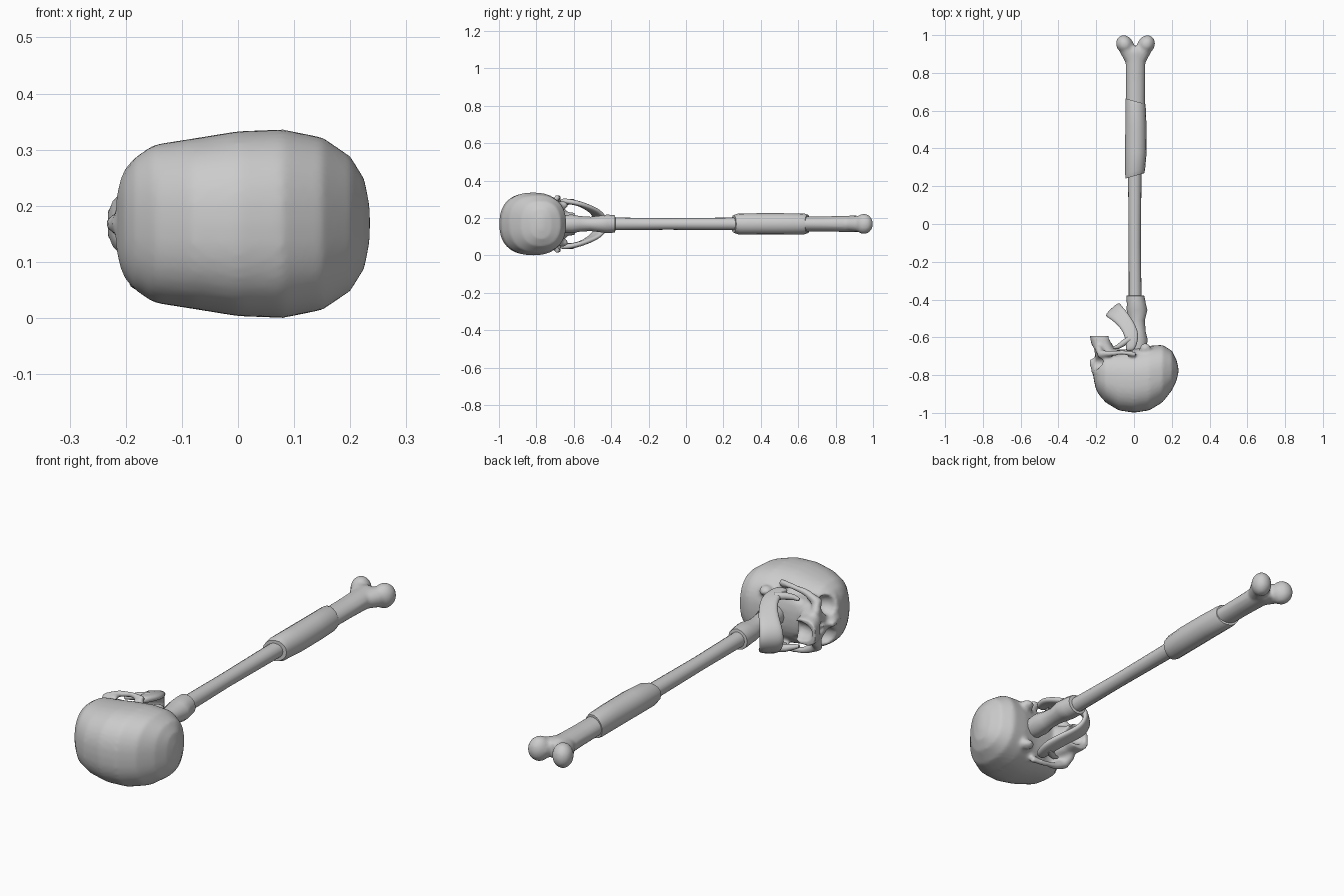
import bpy, bmesh, math
from mathutils import Vector, Matrix

if "Cube" in bpy.data.objects:
    bpy.data.objects.remove(bpy.data.objects["Cube"])

MID = 0.168  # height of the handle axis and the skull's mirror plane

bone = bpy.data.materials.new("bone_grey")
bone.use_nodes = True
colour = (0.6, 0.6, 0.6, 1)
bone.diffuse_color = colour
bone.node_tree.nodes["Principled BSDF"].inputs["Base Color"].default_value = colour


def finish(bm, name):
    bmesh.ops.recalc_face_normals(bm, faces=bm.faces)
    mesh = bpy.data.meshes.new(name)
    bm.to_mesh(mesh)
    bm.free()
    mesh.materials.append(bone)
    obj = bpy.data.objects.new(name, mesh)
    bpy.context.collection.objects.link(obj)
    return obj


def activate(obj):
    bpy.ops.object.select_all(action='DESELECT')
    obj.select_set(True)
    bpy.context.view_layer.objects.active = obj


def smooth(obj, angle=40):
    activate(obj)
    bpy.ops.object.shade_smooth_by_angle(angle=math.radians(angle))


def loft(bm, rings):
    """Skin closed rings of points and cap both ends."""
    loops = [[bm.verts.new(p) for p in ring] for ring in rings]
    n = len(loops[0])
    for a, b in zip(loops, loops[1:]):
        for i in range(n):
            j = (i + 1) % n
            bm.faces.new((a[i], a[j], b[j], b[i]))
    bm.faces.new(loops[0])
    bm.faces.new(loops[-1])


def oval(r1, r2, n, power=2.0):
    for i in range(n):
        a = 2 * math.pi * i / n
        c, s = math.cos(a), math.sin(a)
        yield (math.copysign(abs(c) ** (2 / power), c) * r1,
               math.copysign(abs(s) ** (2 / power), s) * r2)


def along_y(bm, sections, n=16):
    """Sections are y, centre x, x radius, z radius, slant."""
    loft(bm, [[(cx + u, y + slant * u, MID + v) for u, v in oval(rx, rz, n)]
              for y, cx, rx, rz, slant in sections])


def ball(bm, centre, radii, turn=0):
    m = (Matrix.Translation((centre[0], centre[1], MID + centre[2]))
         @ Matrix.Rotation(turn, 4, 'Z') @ Matrix.Diagonal((*radii, 1)))
    bmesh.ops.create_uvsphere(bm, u_segments=24, v_segments=14, radius=1, matrix=m)


def tube(bm, points, radii, n=10):
    pts = [Vector((x, y, MID + z)) for x, y, z in points]
    rings = []
    for i, p in enumerate(pts):
        d = (pts[min(i + 1, len(pts) - 1)] - pts[max(i - 1, 0)]).normalized()
        q = d.to_track_quat('Z', 'Y')
        rings.append([p + q @ Vector((u, v, 0)) for u, v in oval(radii[i], radii[i], n)])
    loft(bm, rings)


# Long thin shaft
bm = bmesh.new()
along_y(bm, [(-0.41, 0.006, 0.034, 0.034, 0), (-0.1, 0.004, 0.032, 0.031, 0),
             (0.3, 0.004, 0.036, 0.034, 0)])
smooth(finish(bm, "shaft"))

# Sleeve with slanted ends
bm = bmesh.new()
along_y(bm, [(0.255, 0.005, 0.035, 0.035, 0.28), (0.255, 0.005, 0.05, 0.047, 0.28),
             (0.28, 0.006, 0.053, 0.056, 0.22), (0.38, 0.01, 0.057, 0.057, 0),
             (0.52, 0.01, 0.056, 0.057, 0), (0.63, 0.008, 0.054, 0.056, -0.22),
             (0.65, 0.007, 0.053, 0.05, -0.28), (0.65, 0.007, 0.04, 0.035, -0.28)])
smooth(finish(bm, "grip_sleeve"))

# Forked pommel bone
bm = bmesh.new()
along_y(bm, [(0.6, 0.008, 0.05, 0.04, 0), (0.75, 0.008, 0.051, 0.041, 0),
             (0.86, 0.008, 0.053, 0.044, 0), (0.91, 0.008, 0.058, 0.046, 0),
             (0.94, 0.008, 0.035, 0.035, 0)])
for side in (-1, 1):
    x = 0.008
    tube(bm, [(x + side * 0.015, 0.86, 0), (x + side * 0.04, 0.92, 0),
              (x + side * 0.056, 0.955, 0)], [0.036, 0.043, 0.042], 16)
    ball(bm, (x + side * 0.058, 0.951, 0), (0.044, 0.05, 0.054), side * -0.5)
pommel = finish(bm, "pommel_bone")
mod = pommel.modifiers.new("fuse", 'REMESH')
mod.voxel_size = 0.008
soft = pommel.modifiers.new("soften", 'SMOOTH')
soft.iterations = 4
activate(pommel)
for name in ("fuse", "soften"):
    bpy.ops.object.modifier_apply(modifier=name)
smooth(pommel, 60)

# Flared socket between shaft and skull
bm = bmesh.new()
along_y(bm, [(-0.378, 0.007, 0.036, 0.036, 0), (-0.38, 0.007, 0.048, 0.046, 0),
             (-0.42, 0.012, 0.05, 0.05, 0), (-0.455, 0.016, 0.055, 0.045, 0),
             (-0.51, 0.015, 0.042, 0.038, 0), (-0.57, 0.02, 0.042, 0.042, 0),
             (-0.61, 0.02, 0.052, 0.05, 0), (-0.68, 0.02, 0.045, 0.045, 0)], 12)
smooth(finish(bm, "skull_socket"))

# Cranium: x, crown y, base y, half width
bm = bmesh.new()
stations = [(-0.214, -0.82, -0.76, 0.06), (-0.203, -0.87, -0.72, 0.09),
            (-0.185, -0.905, -0.69, 0.117), (-0.15, -0.945, -0.675, 0.141),
            (-0.08, -0.987, -0.665, 0.152), (0, -0.999, -0.66, 0.165),
            (0.08, -0.987, -0.645, 0.168), (0.15, -0.945, -0.64, 0.154),
            (0.2, -0.882, -0.67, 0.12), (0.225, -0.83, -0.72, 0.08),
            (0.235, -0.79, -0.76, 0.03)]
loft(bm, [[(x, (a + b) / 2 + u, MID + v)
           for u, v in oval((b - a) / 2, w, 36, 2.4)] for x, a, b, w in stations])
# Brow, nose bridge, upper jaw and cheeks
ball(bm, (-0.19, -0.785, 0), (0.03, 0.025, 0.11))
tube(bm, [(-0.2, -0.79, 0), (-0.218, -0.74, 0), (-0.227, -0.715, 0)], [0.022, 0.018, 0.012])
loft(bm, [[(cx + u, y, MID + v) for u, v in oval(rx, rz, 20, 2.6)]
          for y, cx, rx, rz in [(-0.74, -0.135, 0.065, 0.085), (-0.67, -0.155, 0.058, 0.075),
                                (-0.635, -0.172, 0.054, 0.064), (-0.592, -0.178, 0.057, 0.06)]])
for side in (-1, 1):
    tube(bm, [(-0.19, -0.655, side * 0.06), (-0.175, -0.69, side * 0.1),
              (-0.12, -0.685, side * 0.131), (-0.06, -0.68, side * 0.142),
              (0.01, -0.69, side * 0.14)], [0.022, 0.024, 0.016, 0.013, 0.016])
    ball(bm, (0.06, -0.66, side * 0.1), (0.03, 0.03, 0.022))
skull = finish(bm, "skull")

# Hollows: eye sockets, temples, nose and palate
bm = bmesh.new()
for side in (-1, 1):
    ball(bm, (-0.2, -0.737, side * 0.072), (0.062, 0.036, 0.044))
    ball(bm, (-0.1, -0.722, side * 0.158), (0.05, 0.028, 0.03))
    ball(bm, (-0.095, -0.655, side * 0.095), (0.05, 0.045, 0.026))
    ball(bm, (-0.225, -0.675, side * 0.012), (0.035, 0.032, 0.015))
ball(bm, (-0.155, -0.585, 0), (0.062, 0.05, 0.042))
cutter = finish(bm, "hollow_cutter")
cutter.hide_render = True

for label, kind in (("fuse", 'REMESH'), ("carve", 'BOOLEAN'),
                    ("blend", 'REMESH'), ("soften", 'SMOOTH')):
    mod = skull.modifiers.new(label, kind)
    if kind == 'REMESH':
        mod.voxel_size = 0.008
    elif kind == 'BOOLEAN':
        mod.operation = 'DIFFERENCE'
        mod.solver = 'EXACT'
        mod.use_self = True
        mod.object = cutter
    else:
        mod.iterations = 5
    activate(skull)
    bpy.ops.object.modifier_apply(modifier=label)
bpy.data.objects.remove(cutter)
smooth(skull, 60)

# Open lower jaw: front edge x y, back edge x y, half spread
half = [(-0.045, -0.675, 0.0, -0.672, 0.122), (-0.04, -0.64, 0.018, -0.635, 0.122),
        (-0.055, -0.58, 0.028, -0.58, 0.112), (-0.075, -0.55, 0.002, -0.52, 0.094),
        (-0.105, -0.52, -0.035, -0.465, 0.072), (-0.137, -0.497, -0.065, -0.432, 0.045)]
chin = [(-0.152, -0.488, -0.075, -0.415, 0)]
strip = half + chin + [(*s[:4], -s[4]) for s in reversed(half)]
bm = bmesh.new()
rows = [[bm.verts.new((fx + (bx - fx) * t, fy + (by - fy) * t, MID + z))
         for t in (0, 0.5, 1)] for fx, fy, bx, by, z in strip]
for a, b in zip(rows, rows[1:]):
    for i in (0, 1):
        bm.faces.new((a[i], a[i + 1], b[i + 1], b[i]))
jaw = finish(bm, "lower_jaw")
solid = jaw.modifiers.new("thickness", 'SOLIDIFY')
solid.thickness = 0.028
solid.offset = 0
jaw.modifiers.new("rounding", 'SUBSURF').levels = 2
jaw.modifiers["rounding"].render_levels = 2
smooth(jaw, 180)

# Forward prongs of the jaw
for side, label in ((1, "upper"), (-1, "lower")):
    bm = bmesh.new()
    tube(bm, [(-0.02, -0.605, side * 0.118), (-0.055, -0.63, side * 0.118),
              (-0.085, -0.65, side * 0.112), (-0.108, -0.655, side * 0.105)],
         [0.016, 0.016, 0.012, 0.007])
    smooth(finish(bm, label + "_jaw_prong"), 60)
